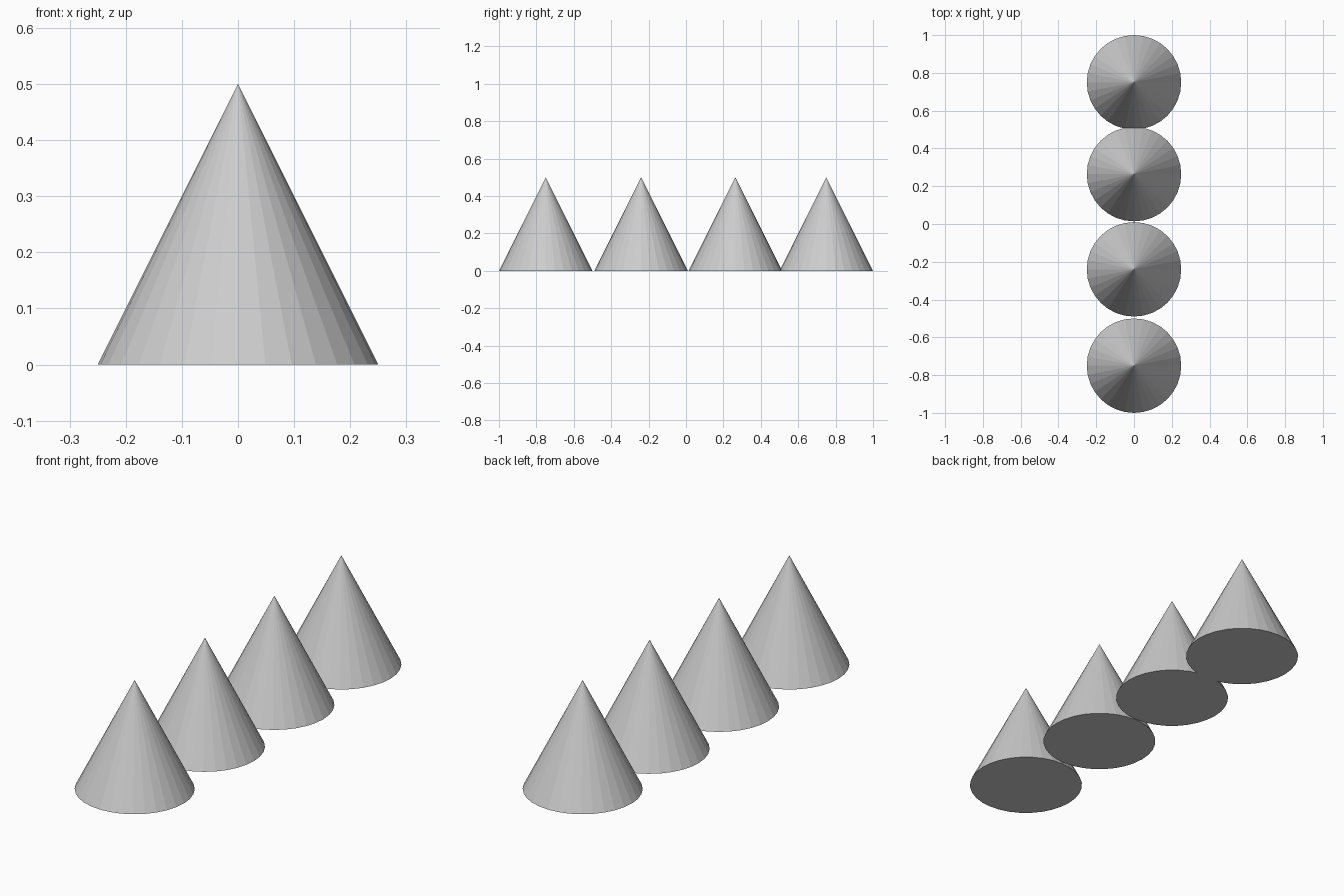
import bpy

if "Cube" in bpy.data.objects:
    bpy.data.objects.remove(bpy.data.objects["Cube"])

RADIUS, HEIGHT = 0.25, 0.5

# Row of four flat-shaded cones along y, slightly unevenly spaced
for i, y in enumerate((-0.75, -0.24, 0.264, 0.75), start=1):
    bpy.ops.mesh.primitive_cone_add(vertices=32, radius1=RADIUS, radius2=0,
                                    depth=HEIGHT, location=(0, y, HEIGHT / 2))
    bpy.context.object.name = f"cone_{i}"
